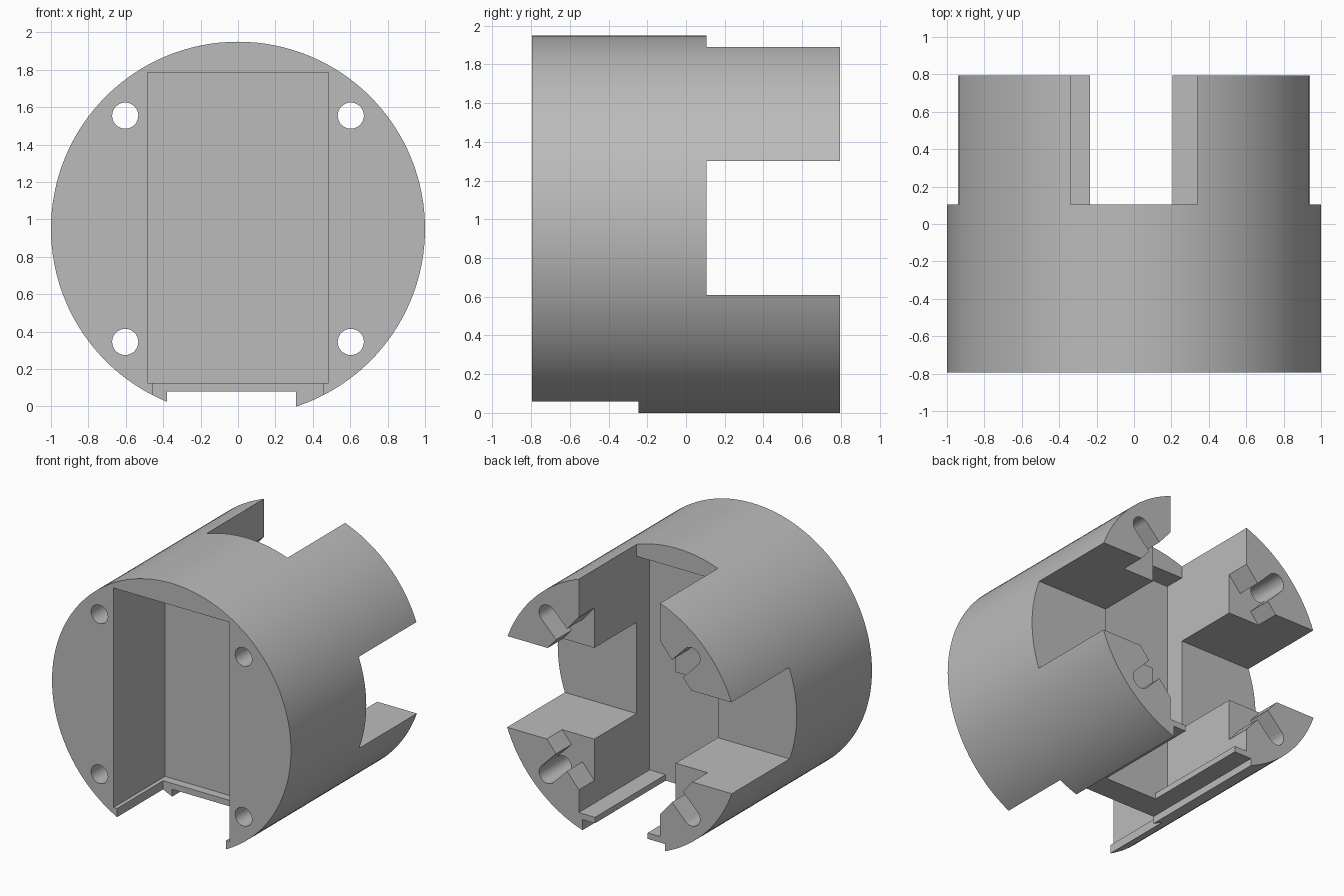
import bpy, bmesh, math
from mathutils import Matrix, Vector

if "Cube" in bpy.data.objects:
    bpy.data.objects.remove(bpy.data.objects["Cube"])

CZ = 0.95          # height of the cylinder axis
FRONT, BACK = -0.795, 0.795

grey = bpy.data.materials.new("plain grey")
grey.diffuse_color = (0.5, 0.5, 0.5, 1)
grey.use_nodes = True
grey.node_tree.nodes["Principled BSDF"].inputs["Base Color"].default_value = grey.diffuse_color


def to_object(name, bm):
    bmesh.ops.recalc_face_normals(bm, faces=bm.faces)
    mesh = bpy.data.meshes.new(name)
    bm.to_mesh(mesh)
    bm.free()
    ob = bpy.data.objects.new(name, mesh)
    bpy.context.collection.objects.link(ob)
    return ob


def cylinder(name, x, z, r, y0, y1, sides):
    bm = bmesh.new()
    bmesh.ops.create_cone(bm, cap_ends=True, segments=sides, radius1=r, radius2=r, depth=y1 - y0)
    bm.transform(Matrix.Translation((x, (y0 + y1) / 2, z)) @ Matrix.Rotation(math.pi / 2, 4, 'X'))
    return to_object(name, bm)


def prism(name, points, y0, y1):
    """Extrude an x/z outline along y."""
    bm = bmesh.new()
    face = bm.faces.new([bm.verts.new((x, y0, z)) for x, z in points])
    new = bmesh.ops.extrude_face_region(bm, geom=[face])["geom"]
    verts = [v for v in new if isinstance(v, bmesh.types.BMVert)]
    bmesh.ops.translate(bm, verts=verts, vec=(0, y1 - y0, 0))
    return to_object(name, bm)


def box(name, x0, x1, y0, y1, z0, z1):
    return prism(name, [(x0, z0), (x1, z0), (x1, z1), (x0, z1)], y0, y1)


body = cylinder("round_housing", 0, CZ, 1.0, FRONT, BACK, 128)
body.data.materials.append(grey)

cutters = [
    # front pocket and its open bottom
    box("front_pocket", -0.485, 0.485, -1, -0.18, 0.125, 1.785),
    box("front_bottom_opening", -0.455, 0.455, -1, -0.245, -0.2, 0.2),
    # shallow channel along the underside, gap in the floor
    box("bottom_channel", -0.38, 0.31, -1.1, 1.1, -0.3, 0.08),
    box("floor_gap", -0.235, 0.205, -0.05, 1.2, -0.25, 0.3),
    # rear cavity
    box("rear_cavity", -0.34, 0.34, -0.05, 1.3, 0.125, 1.80),
    # slots that split the rear into four lobes
    box("side_slot", -1.3, 1.3, 0.105, 1.4, 0.61, 1.30),
    box("top_slot", -0.34, 0.34, 0.105, 1.5, 1.0, 2.3),
]

for sx in (-1, 1):
    for sz in (-1, 1):
        hx, hz = 0.603 * sx, CZ + 0.605 * sz
        # screw hole through each lobe
        cutters.append(cylinder("screw_hole", hx, hz, 0.07, -1.2, 1.2, 32))
        # corner recess on the inner side of each lobe
        cutters.append(prism("corner_recess", [
            (0.30 * sx, CZ + 0.30 * sz), (0.64 * sx, CZ + 0.30 * sz),
            (0.605 * sx, CZ + 0.345 * sz), (0.30 * sx, CZ + 0.70 * sz)], 0.61, 1.25))
        # channel from the hole into the recess
        d = Vector((-0.70 * sx, -0.71 * sz)).normalized()
        n = Vector((-d.y, d.x)) * 0.07
        a = Vector((hx, hz))
        b = a + d * 0.25
        cutters.append(prism("screw_channel", [tuple(a + n), tuple(b + n), tuple(b - n), tuple(a - n)],
                             0.61, 1.22))

for c in cutters:
    c.hide_render = True
    mod = body.modifiers.new(c.name, 'BOOLEAN')
    mod.operation = 'DIFFERENCE'
    mod.solver = 'EXACT'
    mod.object = c

# bake the cuts and remove the cutters
deps = bpy.context.evaluated_depsgraph_get()
baked = bpy.data.meshes.new_from_object(body.evaluated_get(deps))
body.modifiers.clear()
body.data = baked
for c in cutters:
    bpy.data.objects.remove(c, do_unlink=True)
body.data.materials.clear()
body.data.materials.append(grey)

bpy.ops.object.select_all(action='DESELECT')
body.select_set(True)
bpy.context.view_layer.objects.active = body
bpy.ops.object.shade_smooth_by_angle(angle=math.radians(25))
